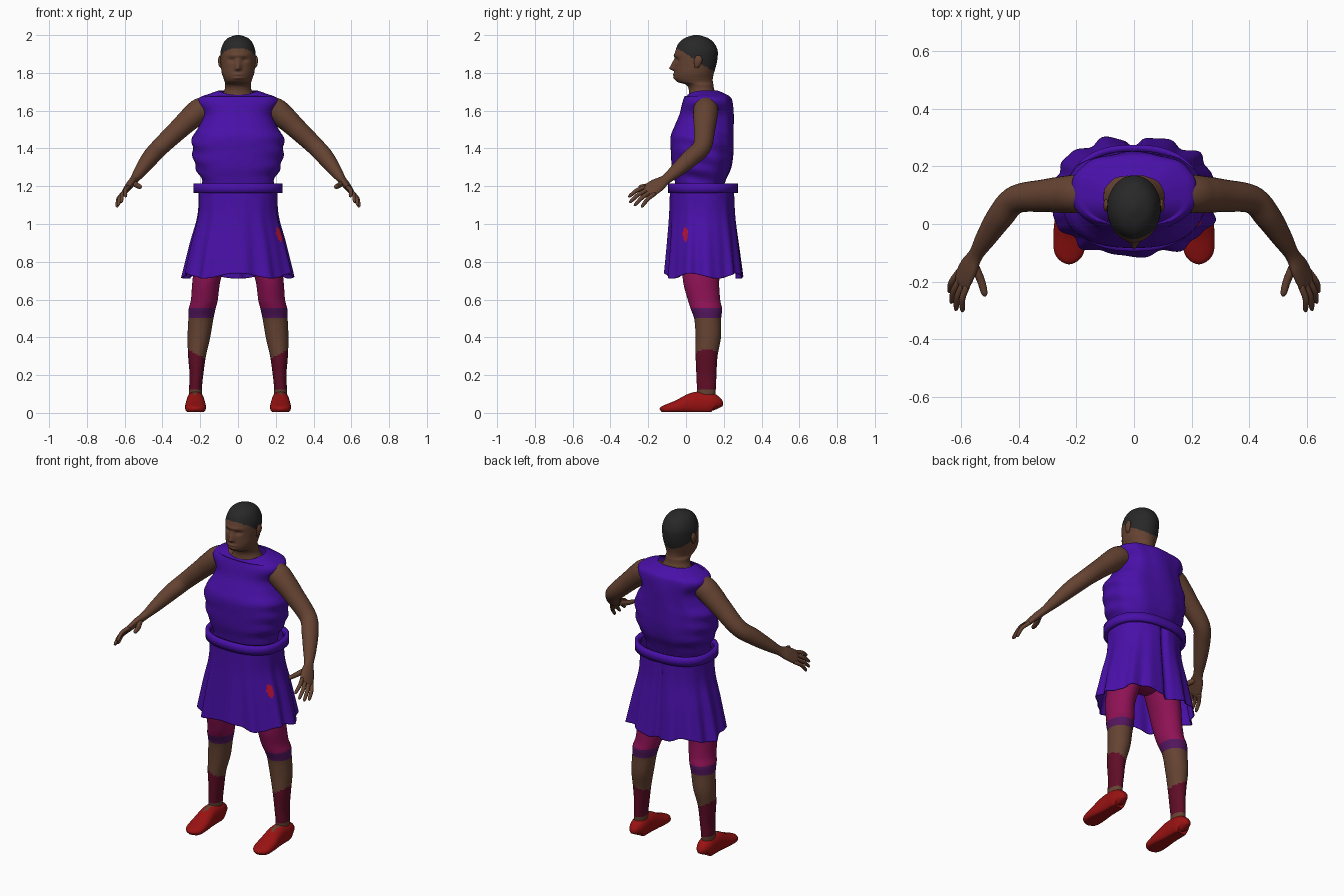
import bpy, bmesh
from math import sin, cos, pi, exp
from mathutils import Vector

cube = bpy.data.objects.get("Cube")
if cube:
    bpy.data.objects.remove(cube)


def material(name, r, g, b):
    m = bpy.data.materials.new(name)
    m.use_nodes = True
    m.diffuse_color = (r, g, b, 1)
    m.node_tree.nodes["Principled BSDF"].inputs["Base Color"].default_value = (r, g, b, 1)
    return m


skin = material("brown skin", .13, .056, .032)
hair = material("black hair", .021, .021, .022)
purple = material("purple cloth", .066, .005, .39)
pink = material("magenta leggings", .27, .006, .09)
plum = material("plum cuff", .085, .008, .11)
maroon = material("maroon sock", .115, .004, .02)
red = material("red shoe", .32, .006, .006)
crimson = material("crimson patch", .5, .006, .04)


def bump(value, width):
    return exp(-(value / width) ** 2)


def spline(rows, steps):
    """Smoothly interpolate rows of numbers."""
    out = []
    last = len(rows) - 1
    for i in range(last):
        a, b, c, d = (rows[min(max(j, 0), last)] for j in range(i - 1, i + 3))
        for k in range(steps):
            t = k / steps
            out.append([q + .5 * t * (r - p + t * (2*p - 5*q + 4*r - s + t * (3*(q - r) + s - p)))
                        for p, q, r, s in zip(a, b, c, d)])
    return out + [list(rows[-1])]


def loft(name, rows, mats, steps=6, segs=24, rule=None, shape=None,
         power=1, side=None, caps=True, mirror=False, thick=0):
    """Skin rows of (x, y, z, radius a, radius b); rings lie flat unless side is given."""
    rows = spline(rows, steps)
    centres = [Vector(r[:3]) for r in rows]
    bm = bmesh.new()
    rings = []
    for i, r in enumerate(rows):
        u, v = Vector((1, 0, 0)), Vector((0, 1, 0))
        if side:
            t = (centres[min(i + 1, len(rows) - 1)] - centres[max(i - 1, 0)]).normalized()
            u = (Vector(side) - t * t.dot(Vector(side))).normalized()
            v = t.cross(u)
        ring = []
        for k in range(segs):
            ang = 2 * pi * k / segs
            c, s = cos(ang), sin(ang)
            c, s = (abs(c) ** power * (1 if c > 0 else -1), abs(s) ** power * (1 if s > 0 else -1))
            co = centres[i] + u * c * r[3] + v * s * r[4]
            ring.append(bm.verts.new(shape(co, ang) if shape else co))
        rings.append(ring)
    for lo, hi in zip(rings, rings[1:]):
        for k in range(segs):
            n = (k + 1) % segs
            bm.faces.new((lo[k], lo[n], hi[n], hi[k]))
    if caps:
        bm.faces.new(rings[0][::-1])
        bm.faces.new(rings[-1])
    bmesh.ops.recalc_face_normals(bm, faces=bm.faces)
    for f in bm.faces:
        f.smooth = True
        if rule:
            f.material_index = rule(f.calc_center_median())
    mesh = bpy.data.meshes.new(name)
    bm.to_mesh(mesh)
    bm.free()
    for m in mats:
        mesh.materials.append(m)
    ob = bpy.data.objects.new(name, mesh)
    bpy.context.scene.collection.objects.link(ob)
    if mirror:
        ob.modifiers.new("Mirror", "MIRROR").use_mirror_merge = False
    if thick:
        ob.modifiers.new("Thickness", "SOLIDIFY").thickness = thick
    return ob


def body(*rows):
    """Turn (z, half width, front y, back y) into centred rings."""
    return [(0, (f + b) / 2, z, w, (b - f) / 2) for z, w, f, b in rows]


# Head and neck, with face relief and a cropped hair area
def face(co, ang):
    x, y, z = co
    if y < .03:
        nose = max(0, min((1.878 - z) / .052, (z - 1.808) / .014, 1))
        y -= .028 * bump(x, .014) * nose
        y += .012 * bump(abs(x) - .034, .018) * bump(z - 1.868, .012)
        y -= .006 * bump(x, .06) * bump(z - 1.893, .01)
        y -= .008 * bump(x, .025) * (bump(z - 1.791, .007) + bump(z - 1.773, .007))
    return Vector((x, y, z))


loft("head", body((1.6, .13, .0, .2), (1.67, .09, .012, .17), (1.71, .071, .015, .15),
                  (1.737, .07, .0, .145), (1.752, .07, -.045, .142), (1.772, .077, -.06, .142),
                  (1.80, .086, -.062, .148), (1.84, .091, -.06, .16), (1.88, .093, -.06, .167),
                  (1.92, .091, -.055, .167), (1.96, .076, -.037, .147), (1.985, .052, -.005, .115),
                  (2.0, .012, .04, .07)),
     [skin, hair], steps=8, segs=72, shape=face,
     rule=lambda c: int(c.z > 1.9 - .63 * c.y))
loft("ear", [(.088, .055, 1.825, .004, .008), (.094, .06, 1.84, .008, .016),
             (.097, .065, 1.87, .009, .022), (.094, .065, 1.892, .004, .01)],
     [skin], segs=14, mirror=True)


# Sleeveless top with soft wrinkles and a scooped neckline
def wrinkle(co, ang):
    x, y, z = co
    low = max(0, min(1, (1.52 - z) / .08))
    f = 1 + low * .022 * cos(ang) ** 2 * sin(z * 75 + 2 * sin(2 * ang))
    f += .018 * max(0, sin(ang)) * sin(9 * ang + z * 8)
    if z > 1.68:
        z -= .022 * max(0, -sin(ang)) ** 2
    return Vector((x * f, .09 + (y - .09) * f, z))


loft("sleeveless_top", body((1.17, .185, -.05, .19), (1.24, .195, -.062, .215),
                            (1.3, .225, -.075, .24), (1.38, .24, -.08, .25),
                            (1.46, .24, -.082, .25), (1.52, .205, -.06, .25),
                            (1.58, .187, -.035, .25), (1.64, .217, -.02, .245),
                            (1.67, .203, -.01, .235), (1.69, .15, .0, .205),
                            (1.706, .105, .008, .168)),
     [purple], segs=96, power=.82, shape=wrinkle, caps=False)


# Flared skirt with folds, a back slit and a small patch at the left front
def folds(co, ang):
    x, y, z = co
    t = max(0, (1.17 - z) / .45)
    f = 1 + t * (.035 * sin(11 * ang) + .022 * sin(17 * ang + 1))
    f -= .13 * bump(ang - pi / 2, .06)
    return Vector((x * f, .09 + (y - .09) * f, z - .014 * t * sin(5 * ang)))


def patch(c):
    return int(c.x > 0 and ((c.y + .003) / .014) ** 2 + ((c.z - .945) / .04) ** 2 < 1)


loft("skirt", body((1.2, .208, -.085, .255), (1.05, .213, -.088, .262),
                   (.9, .25, -.097, .28), (.725, .288, -.11, .3)),
     [purple, crimson], steps=14, segs=160, power=.88, shape=folds,
     rule=patch, caps=False, thick=.005)
loft("waistband", body((1.165, .235, -.095, .275), (1.215, .235, -.095, .275)),
     [purple], steps=2, segs=64, power=.85, caps=False, thick=.022)
loft("hips", body((.84, .05, .04, .15), (.9, .17, -.01, .19), (1.05, .185, -.03, .2),
                  (1.19, .17, -.03, .18)), [pink], segs=32)


# Legs banded by height: leggings, cuff, bare shin, slanted sock, bare ankle
def leg_band(c):
    if c.z > .5:
        return 1 if c.z > .555 else 2
    return 3 if .12 < c.z < .31 + .55 * (c.x - .217) else 0


loft("leg", [(.1, .09, .94, .09, .11), (.14, .085, .82, .085, .105), (.167, .08, .7, .074, .096),
             (.178, .095, .6, .071, .086), (.19, .108, .55, .071, .083),
             (.197, .115, .495, .066, .071), (.207, .118, .4, .06, .067),
             (.217, .109, .3, .047, .058), (.22, .108, .2, .036, .053),
             (.225, .108, .13, .034, .05), (.225, .106, .06, .034, .045)],
     [skin, pink, plum, maroon], steps=11, segs=36, rule=leg_band, mirror=True)


# Shoes with a bare wedge over the instep
def sole(co, ang):
    return Vector((co.x, co.y, max(co.z, .004)))


def instep(c):
    return int(c.z > .05 and -.03 < c.y < .07 and abs(c.x - .226) < .2 * (c.y + .03))


loft("shoe", [(.225, y, h * .46, w, h * .54) for y, w, h in
              ((.168, .015, .05), (.158, .036, .085), (.13, .046, .106), (.08, .047, .113),
               (.03, .049, .105), (-.04, .055, .07), (-.095, .052, .048), (-.122, .036, .036),
               (-.133, .012, .022))],
     [red, skin], segs=36, power=.85, side=(1, 0, 0), shape=sole, rule=instep, mirror=True)

# Arms and palms
across = Vector((.42, .74, -.53)).normalized()
loft("arm", [(.1, .105, 1.62, .06, .06), (.19, .105, 1.605, .066, .066),
             (.245, .102, 1.565, .064, .062), (.31, .098, 1.505, .057, .055),
             (.41, .085, 1.41, .049, .048), (.465, .025, 1.35, .047, .045),
             (.515, -.05, 1.283, .037, .034), (.548, -.105, 1.237, .028, .023),
             (.573, -.15, 1.207, .042, .02), (.595, -.195, 1.177, .044, .015),
             (.602, -.21, 1.168, .036, .008)],
     [skin], segs=28, side=across, mirror=True)


# Fingers and thumb
def digit(name, base, tip, radius, lift=.008):
    mid = base.lerp(tip, .5) + Vector((lift, 0, lift))
    path = [(base, 1), (mid, .95), (base.lerp(tip, .9), .75), (tip, .25)]
    loft(name, [(*p, radius * s, radius * s) for p, s in path],
         [skin], steps=4, segs=12, side=across, mirror=True)


knuckle = Vector((.593, -.19, 1.178))
tips = {"index_finger": (.597, -.305, 1.145), "middle_finger": (.62, -.3, 1.115),
        "ring_finger": (.636, -.275, 1.098), "little_finger": (.643, -.237, 1.09)}
for i, (name, tip) in enumerate(tips.items()):
    digit(name, knuckle + across * (.022 * i - .033), Vector(tip), .0115)
digit("thumb", Vector((.556, -.14, 1.218)), Vector((.515, -.25, 1.195)), .015, -.004)
